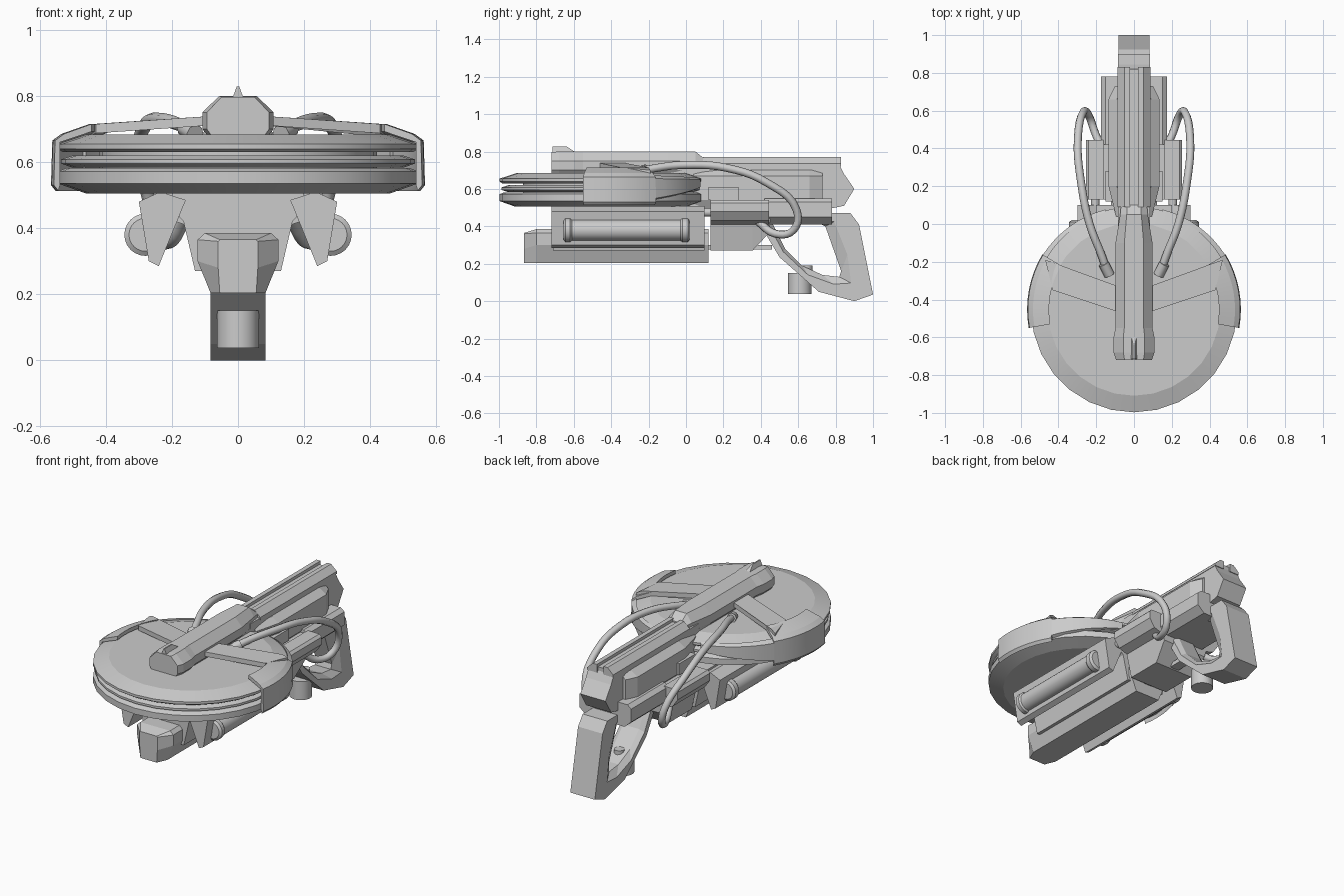
import bpy, bmesh, math
from mathutils import Vector

if "Cube" in bpy.data.objects:
    bpy.data.objects.remove(bpy.data.objects["Cube"])


def make(name, verts, faces, mirror=False, smooth=False):
    me = bpy.data.meshes.new(name)
    me.from_pydata(verts, [], faces)
    bm = bmesh.new()
    bm.from_mesh(me)
    bmesh.ops.recalc_face_normals(bm, faces=bm.faces)
    bm.to_mesh(me)
    bm.free()
    ob = bpy.data.objects.new(name, me)
    bpy.context.collection.objects.link(ob)
    if mirror:
        ob.modifiers.new("mirror", 'MIRROR').use_mirror_merge = False
    if smooth:
        bpy.ops.object.select_all(action='DESELECT')
        bpy.context.view_layer.objects.active = ob
        ob.select_set(True)
        bpy.ops.object.shade_smooth_by_angle(angle=math.radians(17))
    return ob


def loft(name, rings, mirror=False, smooth=False):
    n = len(rings[0])
    verts = [v for r in rings for v in r]
    faces = [(k*n+i, k*n+(i+1) % n, (k+1)*n+(i+1) % n, (k+1)*n+i)
             for k in range(len(rings)-1) for i in range(n)]
    faces += [tuple(range(n)), tuple((len(rings)-1)*n+i for i in range(n))]
    return make(name, verts, faces, mirror, smooth)


def sym(half):
    return half + [(-x, z) for x, z in reversed(half)]


def along_y(name, xz, y0, y1, mirror=False):
    return loft(name, [[(x, y, z) for x, z in xz] for y in (y0, y1)], mirror)


def along_x(name, yz, x0, x1, mirror=False):
    return loft(name, [[(x, y, z) for y, z in yz] for x in (x0, x1)], mirror)


def box(name, x0, x1, y0, y1, z0, z1, mirror=False):
    return along_x(name, [(y0, z0), (y1, z0), (y1, z1), (y0, z1)], x0, x1, mirror)


def turned(name, profile, origin, axis='Z', n=24, mirror=False):
    # profile of (radius, height) spun round an axis
    rings = []
    for r, h in profile:
        ring = []
        for i in range(n):
            a = 2*math.pi*i/n
            c, s = r*math.cos(a), r*math.sin(a)
            p = (c, s, h) if axis == 'Z' else (c, h, s)
            ring.append(tuple(Vector(origin)+Vector(p)))
        rings.append(ring)
    return loft(name, rings, mirror, True)


CY = -0.452  # disc centre


def sector(name, prof0, prof1, a0, a1, n=8):
    # (radius, height) section swept round the disc, blending prof0 to prof1
    rings = []
    for k in range(n+1):
        t = k/n
        a = math.radians(a0+(a1-a0)*t)
        rings.append([((p[0]*(1-t)+q[0]*t)*math.cos(a), CY+(p[0]*(1-t)+q[0]*t)*math.sin(a),
                       p[1]*(1-t)+q[1]*t) for p, q in zip(prof0, prof1)])
    return loft(name, rings, True, True)


# Stacked discs
turned("upper_disc", [(0.46, 0.63), (0.53, 0.63), (0.545, 0.64), (0.545, 0.655), (0.457, 0.684)], (0, CY, 0), n=28)
turned("middle_disc", [(0.50, 0.583), (0.535, 0.595), (0.535, 0.608), (0.50, 0.62)], (0, CY, 0), n=28)
turned("lower_disc", [(0.46, 0.505), (0.545, 0.535), (0.545, 0.572), (0.52, 0.582)], (0, CY, 0), n=28)
turned("disc_core", [(0.42, 0.52), (0.42, 0.66)], (0, CY, 0), n=28)

# Side guards, tapering tail bands and spokes
guard = [(0.45, 0.715), (0.535, 0.685), (0.562, 0.665), (0.566, 0.53), (0.552, 0.513),
         (0.547, 0.53), (0.547, 0.66), (0.45, 0.692)]
sector("side_guard", guard, guard, -10, 31)
sector("guard_tail", [(0.535, 0.672), (0.562, 0.655), (0.562, 0.55), (0.54, 0.54)],
       [(0.535, 0.66), (0.55, 0.65), (0.55, 0.61), (0.535, 0.605)], 31, 74)
spoke = [(0.07, -0.47, 0.74), (0.07, -0.335, 0.74), (0.44, -0.20, 0.715), (0.47, -0.19, 0.70), (0.43, -0.35, 0.715)]
loft("spoke", [spoke, [(x, y, z-0.028) for x, y, z in spoke]], True)

# Top spine and sight
spine_sec = [(0.055, 0.80), (0.105, 0.75), (0.105, 0.70), (0.085, 0.675)]


def spine_ring(y, sx, top):
    return [(x*sx, y, min(z, top)) for x, z in sym(spine_sec)]


loft("top_spine", [spine_ring(-0.72, 0.9, 0.797), spine_ring(-0.68, 1.03, 0.80), spine_ring(-0.60, 1.03, 0.80),
                   spine_ring(-0.55, 0.93, 0.80), spine_ring(-0.10, 0.93, 0.80), spine_ring(0.05, 0.7, 0.80),
                   spine_ring(0.10, 0.65, 0.76)])
loft("front_sight", [[(-0.016, y0, 0.795), (0.016, y0, 0.795), (0.004, y1, 0.828), (-0.004, y1, 0.828)]
                     for y0, y1 in ((-0.715, -0.715), (-0.59, -0.64))])
box("spine_foot", -0.085, 0.085, -0.62, 0.12, 0.66, 0.70)

# Rear receiver
along_x("rear_receiver", [(0.0, 0.73), (0.82, 0.73), (0.845, 0.68), (0.90, 0.60), (0.845, 0.51),
                          (0.75, 0.49), (0.0, 0.49)], -0.085, 0.085)
along_y("top_rail", [(0.022, 0.72), (0.022, 0.77), (0.05, 0.77), (0.088, 0.735), (0.088, 0.72)], 0.09, 0.83, True)
box("rail_bed", -0.03, 0.03, 0.09, 0.82, 0.72, 0.752)
cheek = sym([(0.09, 0.70), (0.135, 0.67), (0.135, 0.54), (0.10, 0.49)])
loft("receiver_cheeks", [[(x*s, y, z) for x, z in cheek] for y, s in
                         ((0.04, 0.7), (0.20, 1.0), (0.66, 1.0), (0.73, 0.75))])
along_y("rear_shelf", sym([(0.15, 0.55), (0.175, 0.53), (0.175, 0.45), (0.13, 0.41)]), 0.42, 0.78)
box("hinge_block", 0.08, 0.15, 0.12, 0.28, 0.54, 0.61, True)

# Middle housing and side pods
house = [[(0.165, 0.53), (0.165, 0.42), (0.13, 0.27)], [(0.165, 0.53), (0.165, 0.42), (0.13, 0.27)],
         [(0.165, 0.53), (0.165, 0.42), (0.15, 0.37)]]
loft("middle_housing", [[(x, y, z) for x, z in sym(h)] for y, h in zip((0.13, 0.355, 0.45), house)])
along_y("pod_cover", [(0.16, 0.54), (0.24, 0.54), (0.255, 0.525), (0.255, 0.48), (0.22, 0.43), (0.16, 0.41)],
        0.13, 0.445, True)
turned("pod_pin", [(0.022, 0.06), (0.022, 0.15)], (0.205, 0, 0.475), 'Y', 24, True)
box("lower_rod", -0.03, 0.03, 0.10, 0.46, 0.275, 0.30)

# Under-disc chassis and lower barrel
along_y("chassis", sym([(0.20, 0.51), (0.20, 0.46), (0.165, 0.42), (0.13, 0.27)]), -0.71, 0.10)
barrel = sym([(0.10, 0.385), (0.122, 0.365), (0.122, 0.30), (0.083, 0.203)])
nose = sym([(0.055, 0.365), (0.06, 0.36), (0.06, 0.28), (0.055, 0.203)])
loft("lower_barrel", [[(x, -0.865, z) for x, z in nose]] +
     [[(x, y, z) for x, z in barrel] for y in (-0.80, 0.12)])

# Side fins with canisters
along_y("side_fin", [(0.158, 0.485), (0.235, 0.51), (0.30, 0.48), (0.27, 0.30), (0.24, 0.285)], -0.72, 0.10, True)
turned("canister", [(0.05, -0.655), (0.064, -0.645), (0.064, -0.62), (0.056, -0.61), (0.056, -0.03),
                    (0.064, -0.02), (0.064, 0.01), (0.05, 0.02)], (0.28, 0, 0.38), 'Y', 24, True)

# Grip loop from matching outer and inner outlines, chamfered on the inside
outer = [(0.39, 0.42), (0.50, 0.235), (0.71, 0.05), (0.90, 0.0), (1.0, 0.035), (0.925, 0.41), (0.88, 0.47), (0.70, 0.47)]
inner = [(0.46, 0.42), (0.53, 0.28), (0.62, 0.19), (0.73, 0.14), (0.82, 0.13), (0.83, 0.16), (0.745, 0.40), (0.70, 0.42)]
W, rings = 0.083, []
for o, i in zip(outer, inner):
    m = (o[0]*0.35+i[0]*0.65, o[1]*0.35+i[1]*0.65)
    rings.append([(-W, *o), (W, *o), (W, *m), (W*0.65, *i), (-W*0.65, *i), (-W, *m)])
loft("grip_loop", rings)
turned("grip_cap", [(0.063, 0.037), (0.063, 0.15)], (0, 0.608, 0))
turned("grip_button", [(0.03, 0.13), (0.03, 0.19)], (0, 0.645, 0))


# Cables looping from the spine to the pods
def cable(name, pts, radius):
    cu = bpy.data.curves.new(name, 'CURVE')
    cu.dimensions = '3D'
    cu.bevel_depth = radius
    cu.bevel_resolution = 2
    cu.resolution_u = 5
    cu.use_fill_caps = True
    sp = cu.splines.new('BEZIER')
    sp.bezier_points.add(len(pts)-1)
    for b, p in zip(sp.bezier_points, pts):
        b.co = p
        b.handle_left_type = b.handle_right_type = 'AUTO'
    ob = bpy.data.objects.new(name, cu)
    bpy.context.collection.objects.link(ob)


for s, side in ((1, "right"), (-1, "left")):
    path = [(0.14, -0.26, 0.69), (0.17, -0.17, 0.71), (0.235, 0.0, 0.728), (0.28, 0.22, 0.712), (0.298, 0.43, 0.635),
            (0.27, 0.59, 0.49), (0.24, 0.575, 0.38), (0.205, 0.48, 0.36), (0.16, 0.38, 0.43)]
    cable(side + "_cable", [(s*x, y, z) for x, y, z in path], 0.021)
    cable(side + "_cable_plug", [(s*0.13, -0.27, 0.685), (s*0.16, -0.21, 0.705)], 0.028)
